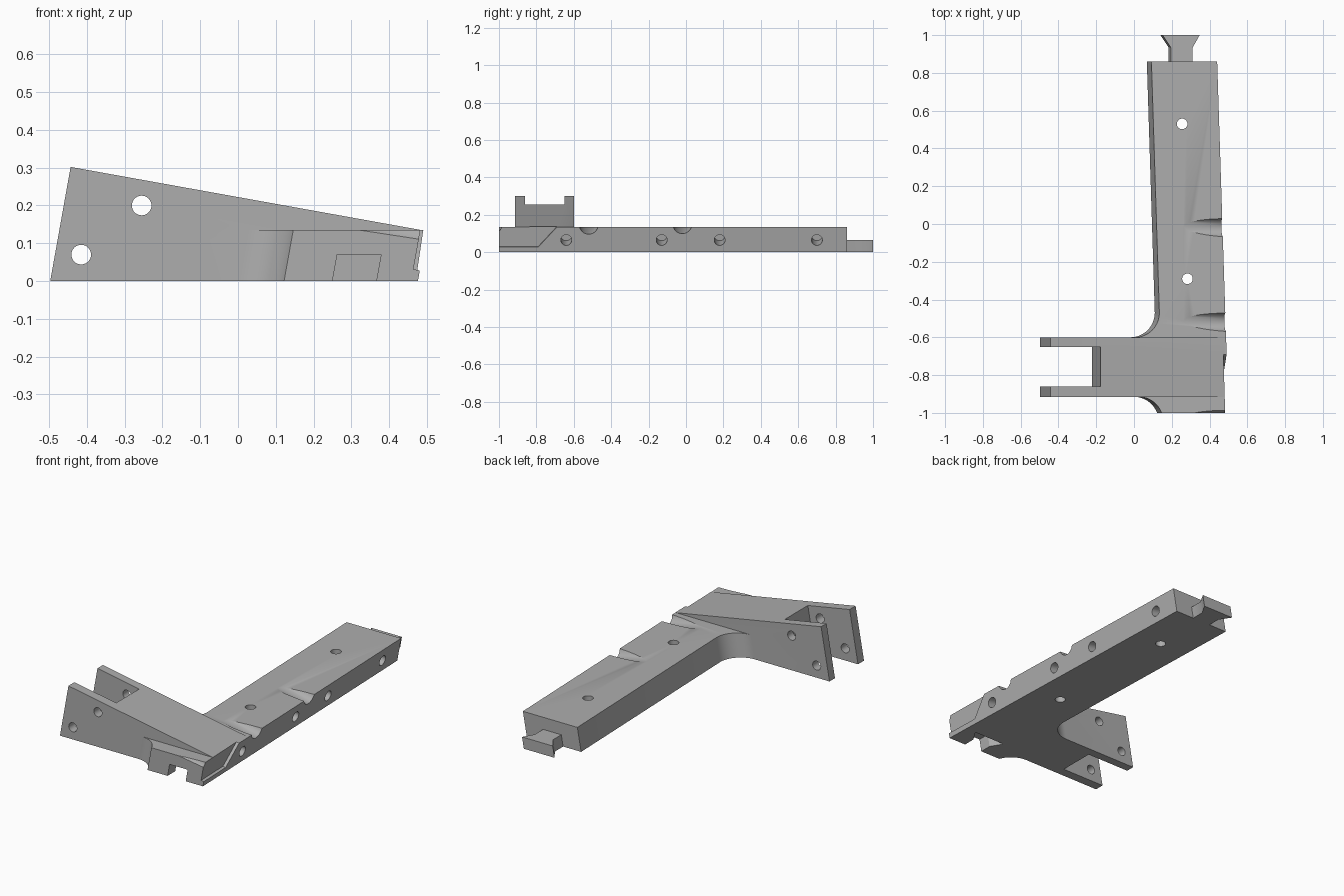
import bpy, bmesh, math
from mathutils import Vector

if "Cube" in bpy.data.objects:
    bpy.data.objects.remove(bpy.data.objects["Cube"])

LEAN = 0.18          # sideways lean of all the slanted walls per unit height
H = 0.135            # bar thickness


def make(name, rings):
    """Solid from two matching rings of points."""
    a, b = rings
    bm = bmesh.new()
    va = [bm.verts.new(p) for p in a]
    vb = [bm.verts.new(p) for p in b]
    bm.faces.new(va)
    bm.faces.new(vb[::-1])
    n = len(va)
    for i in range(n):
        bm.faces.new((va[i], vb[i], vb[(i + 1) % n], va[(i + 1) % n]))
    bmesh.ops.recalc_face_normals(bm, faces=bm.faces)
    me = bpy.data.meshes.new(name)
    bm.to_mesh(me)
    bm.free()
    ob = bpy.data.objects.new(name, me)
    bpy.context.collection.objects.link(ob)
    return ob


def leaning_plan(name, pts, z0, z1):
    """Plan outline raised from z0 to z1, leaning toward +x."""
    return make(name, [[(x + LEAN * z, y, z) for x, y in pts] for z in (z0, z1)])


def side_profile(name, pts, y0, y1):
    return make(name, [[(x, y, z) for x, z in pts] for y in (y0, y1)])


def rod(name, p0, p1, r, n=32):
    p0, p1 = Vector(p0), Vector(p1)
    d = (p1 - p0).normalized()
    u = d.orthogonal().normalized()
    v = d.cross(u)
    ring = [u * r * math.cos(t) + v * r * math.sin(t)
            for t in (2 * math.pi * i / n for i in range(n))]
    return make(name, [[p + q for q in ring] for p in (p0, p1)])


def combine(body, other, op):
    m = body.modifiers.new(op, 'BOOLEAN')
    m.operation, m.solver, m.object = op, 'EXACT', other
    bpy.context.view_layer.objects.active = body
    bpy.ops.object.modifier_apply(modifier=m.name)
    bpy.data.objects.remove(other)


def right_edge(y):   # lower right edge of the bar
    return 0.416 + 0.0323 * (0.86 - y)


def arc(cx, cy, r, a0, a1, n=14):
    return [(cx + r * math.cos(math.radians(a0 + (a1 - a0) * i / n)),
             cy + r * math.sin(math.radians(a0 + (a1 - a0) * i / n))) for i in range(n + 1)]


# Long bar with rounded corners where it meets the arm
outline = [(right_edge(-1), -1), (right_edge(0.86), 0.86), (0.068, 0.86)]
outline += arc(-0.02, -0.47, 0.13, 0, -90)
outline += arc(0.0, -1.045, 0.13, 90, 20.3)
body = leaning_plan("bracket", outline, 0, H)

# Sloping arm, forked at its left end
arm = side_profile("arm", [(-0.497, 0), (-0.443, 0.302), (0.485, H), (0.461, 0)], -0.915, -0.6)
fork = side_profile("fork_gap", [(-0.222 + LEAN * z, z) for z in (-0.1, 0.4)]
                    + [(-0.7, 0.4), (-0.7, -0.1)], -0.86, -0.65)
combine(arm, fork, 'DIFFERENCE')
for x, z in ((-0.255, 0.2), (-0.415, 0.07)):
    combine(arm, rod("pin_hole", (x, -1.1, z), (x, -0.4, z), 0.026), 'DIFFERENCE')
combine(body, arm, 'UNION')

# Dovetail tongue on the back end
tongue = [(0.183, 0.8), (0.183, 0.935), (0.14, 1.0), (0.336, 1.0), (0.299, 0.935), (0.299, 0.8)]
combine(body, leaning_plan("tongue", tongue, 0, 0.065), 'UNION')

# Matching dovetail socket under the front end
socket = [(0.25, -1.1), (0.25, -0.93), (0.208, -0.862), (0.408, -0.862), (0.366, -0.93), (0.366, -1.1)]
combine(body, leaning_plan("socket", socket, -0.05, 0.07), 'DIFFERENCE')

# Shallow recess on the right end of the arm
recess = [(-1.1, 0.028), (-0.79, 0.028), (-0.69, H), (-0.66, 0.17), (-1.1, 0.17)]
cut = make("recess", [[(right_edge(y) + LEAN * z + d, y, z - LEAN * d) for y, z in recess]
                      for d in (-0.017, 0.1)])
combine(body, cut, 'DIFFERENCE')

# Slanted round grooves running off the right edge of the top
for y in (-1.035, -0.52, -0.02):
    combine(body, rod("groove", (0.08, y + 0.013, 0.147 + 0.4 * LEAN),
                      (0.68, y - 0.006, 0.147 - 0.2 * LEAN), 0.05, 40), 'DIFFERENCE')

# Blind screw holes in the right side
for y in (-0.64, -0.13, 0.18, 0.70):
    x = right_edge(y) + LEAN * 0.065
    combine(body, rod("screw_hole", (x - 0.14, y, 0.065 + 0.14 * LEAN),
                      (x + 0.1, y, 0.065 - 0.1 * LEAN), 0.029), 'DIFFERENCE')

# Vertical through holes
for x, y in ((0.255, 0.53), (0.283, -0.29)):
    combine(body, rod("bolt_hole", (x, y, -0.2), (x, y, 0.4), 0.028), 'DIFFERENCE')

grey = bpy.data.materials.new("plain grey")
grey.diffuse_color = (0.42, 0.42, 0.42, 1)
grey.use_nodes = True
grey.node_tree.nodes["Principled BSDF"].inputs["Base Color"].default_value = grey.diffuse_color
body.data.materials.clear()
body.data.materials.append(grey)
for p in body.data.polygons:
    p.material_index = 0
bpy.ops.object.select_all(action='DESELECT')
body.select_set(True)
bpy.context.view_layer.objects.active = body
bpy.ops.object.shade_smooth_by_angle(angle=math.radians(30))
